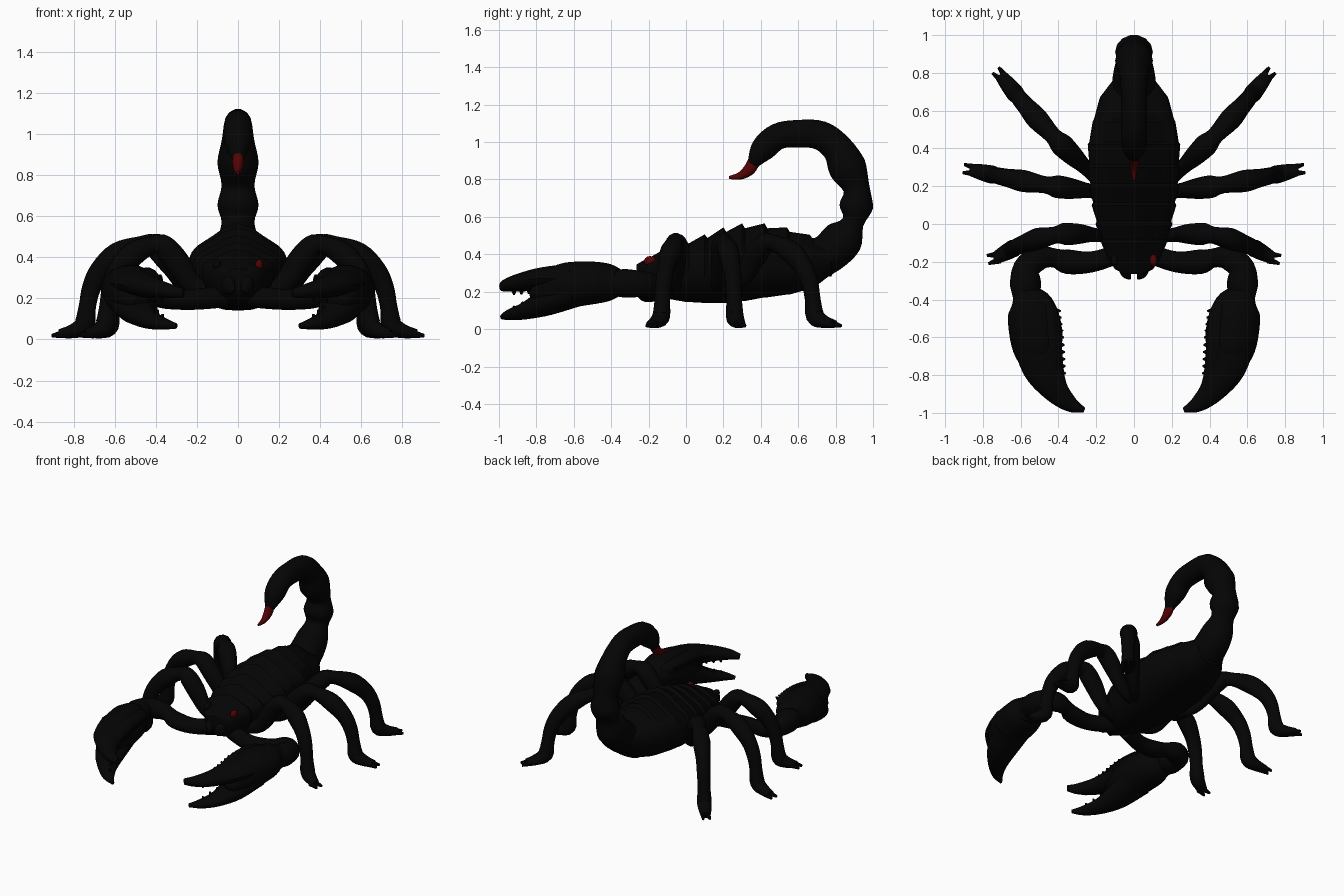
import bpy, bmesh, math
from mathutils import Vector, Matrix

if "Cube" in bpy.data.objects:
    bpy.data.objects.remove(bpy.data.objects["Cube"])


def material(name, color):
    m = bpy.data.materials.new(name)
    m.use_nodes = True
    m.diffuse_color = color
    m.node_tree.nodes["Principled BSDF"].inputs["Base Color"].default_value = color
    return m


BLACK = material("shell black", (0.0013, 0.0013, 0.0013, 1))
RED = material("dark red", (0.085, 0.001, 0.001, 1))
X, Z = Vector((1, 0, 0)), Vector((0, 0, 1))


def finish(bm, name, mat, mirror=1, angle=40):
    for v in bm.verts:
        v.co.x *= mirror
    bmesh.ops.recalc_face_normals(bm, faces=bm.faces)
    me = bpy.data.meshes.new(name)
    bm.to_mesh(me)
    bm.free()
    me.materials.append(mat)
    ob = bpy.data.objects.new(name, me)
    bpy.context.collection.objects.link(ob)
    bpy.ops.object.select_all(action="DESELECT")
    ob.select_set(True)
    bpy.context.view_layer.objects.active = ob
    bpy.ops.object.shade_smooth_by_angle(angle=math.radians(angle))


def skin(bm, rings):
    """Bridge rings of points and cap both ends."""
    loops = [[bm.verts.new(p) for p in r] for r in rings]
    n = len(loops[0])
    for a, b in zip(loops, loops[1:]):
        for i in range(n):
            j = (i + 1) % n
            bm.faces.new((a[i], a[j], b[j], b[i]))
    bm.faces.new(loops[0])
    bm.faces.new(loops[-1])


def spline(pts, steps=4):
    """Smooth path through (x, y, z, half width, half height) stations."""
    p = [Vector(q) for q in pts]
    p = [p[0] * 2 - p[1]] + p + [p[-1] * 2 - p[-2]]
    out = []
    for a, b, c, d in zip(p, p[1:], p[2:], p[3:]):
        for k in range(steps):
            t = k / steps
            out.append((b * 2 + (c - a) * t + (a * 2 - b * 5 + c * 4 - d) * t * t
                        + (b * 3 - a - c * 3 + d) * t ** 3) / 2)
    return out + [p[-2]]


def tube(bm, pts, side=None, sides=14):
    path = spline(pts)
    pos = [Vector(q[:3]) for q in path]
    rings = []
    for i, q in enumerate(path):
        tan = (pos[min(i + 1, len(pos) - 1)] - pos[max(i - 1, 0)]).normalized()
        u = side or tan.cross(Z).normalized()
        v = u.cross(tan).normalized()
        w, h = max(q[3], 0.003), max(q[4], 0.003)
        rings.append([pos[i] + u * w * math.cos(a) + v * h * math.sin(a)
                      for a in (math.tau * k / sides for k in range(sides))])
    skin(bm, rings)


def limb(name, pts, mirror=1, side=None, mat=BLACK):
    bm = bmesh.new()
    tube(bm, pts, side)
    finish(bm, name, mat, mirror)


# Body: overlapping back plates with square shoulders and a narrow crest
def body_ring(y, w, bottom, top, lift):
    mid, ring = 0.33 + max(0, y - 0.55) * 0.2, []
    for k in range(28):
        a = math.tau * k / 28
        c, s = math.cos(a), math.sin(a)
        c = math.copysign(abs(c) ** 0.85, c)
        if s > 0:
            z = (0.74 * s ** 0.7 + 0.26 * s ** 14) * (top - mid) * lift
        else:
            z = s * (mid - bottom)
        ring.append(Vector((w * c * (1 + (lift - 1) * 0.3), y, mid + z)))
    return ring


stations = [(-0.1, .17, .16, .43), (0, .2, .145, .465), (.1, .22, .14, .495),
            (.2, .235, .14, .53), (.3, .24, .15, .55), (.42, .24, .17, .55),
            (.54, .215, .185, .53), (.66, .18, .215, .495), (.76, .11, .28, .47)]
rings = [body_ring(-.265, .05, .24, .345, 1), body_ring(-.24, .1, .2, .36, 1),
         body_ring(-.19, .135, .18, .385, 1)]
for y, w, b, t in stations:
    rings += [body_ring(y, w, b, t, 1.07), body_ring(y + .015, w, b, t, .95)]
rings.append(body_ring(.8, .06, .32, .44, 1))
bm = bmesh.new()
skin(bm, rings)
finish(bm, "body", BLACK)

# Tail with swollen segments, bulb and stinger
limb("tail", [(0, .66, .36, .12, .11), (0, .76, .405, .115, .11), (0, .845, .49, .1, .11),
              (0, .893, .572, .08, .06), (0, .91, .655, .1, .092), (0, .912, .75, .08, .072),
              (0, .865, .86, .1, .103), (0, .81, .965, .08, .085), (0, .72, 1.035, .07, .08),
              (0, .6, 1.045, .068, .075), (0, .49, 1.03, .07, .072),
              (0, .41, .96, .065, .068), (0, .355, .88, .03, .03)], side=X)
limb("stinger", [(0, .36, .888, .029, .035), (0, .335, .85, .027, .032),
                 (0, .29, .82, .018, .021), (0, .23, .81, .007, .008)], side=X, mat=RED)

# Leg profile: distance along the leg, height, half width, half thickness
leg_profile = [(0, .22, .04, .042), (.16, .26, .038, .048), (.28, .375, .054, .062),
               (.38, .455, .06, .056), (.46, .46, .045, .044), (.6, .415, .058, .06),
               (.71, .335, .048, .053), (.765, .25, .045, .046), (.79, .16, .042, .042),
               (.81, .07, .048, .05), (.88, .04, .043, .035), (.96, .028, .032, .022)]


def leg(name, base, tip, bow, mirror):
    base, tip = Vector((*base, 0)), Vector((*tip, 0))
    d = (tip - base).normalized()
    n = Z.cross(d)
    pts = []
    for t, z, w, h in leg_profile:
        p = base.lerp(tip, t) + n * bow * math.sin(math.pi * t)
        pts.append((p.x, p.y, z, w, h))
    bm = bmesh.new()
    tube(bm, pts, n)
    end = Vector(pts[-1][:3])
    for s in (-1, 1):
        a, b = end - d * .03 + n * s * .014, end + d * .035 + n * s * .022
        tube(bm, [(*a, .02, .022), (b.x, b.y, .018, .008, .009)], n, 8)
    finish(bm, name, BLACK, mirror)


# Small cones along a line, used as pincer teeth
def teeth(name, start, end, count, direction, mirror):
    bm = bmesh.new()
    turn = Z.rotation_difference(Vector(direction)).to_matrix().to_4x4()
    for i in range(count):
        p = Vector(start).lerp(Vector(end), i / (count - 1))
        bmesh.ops.create_cone(bm, segments=7, cap_ends=True, radius1=.02, radius2=.005,
                              depth=.035, matrix=Matrix.Translation(p) @ turn)
    finish(bm, name, BLACK, mirror)


for word, s in (("left", 1), ("right", -1)):
    leg(word + "_front_leg", (.1, -.07), (.765, -.195), .07, s)
    leg(word + "_middle_leg", (.1, .16), (.9, .295), -.015, s)
    leg(word + "_rear_leg", (.15, .2), (.73, .815), -.02, s)

    # Pincer arm, palm and two fingers
    limb(word + "_arm", [(.06, -.15, .21, .05, .055), (.22, -.2, .195, .055, .052),
                         (.35, -.2, .2, .065, .052), (.42, -.18, .215, .05, .048),
                         (.5, -.18, .23, .065, .065), (.57, -.235, .24, .07, .07),
                         (.575, -.33, .245, .082, .078), (.59, -.41, .25, .05, .06)], s)
    limb(word + "_palm", [(.585, -.36, .25, .06, .075), (.55, -.43, .25, .12, .105),
                          (.525, -.54, .245, .14, .12), (.51, -.66, .23, .13, .12),
                          (.49, -.77, .195, .085, .075), (.47, -.82, .18, .04, .03)], s)
    limb(word + "_palm_ridge", [(.48, -.4, .28, .03, .04), (.45, -.47, .29, .05, .055),
                                (.44, -.58, .295, .055, .055), (.435, -.7, .285, .055, .05),
                                (.43, -.82, .265, .04, .04)], s)
    limb(word + "_upper_finger", [(.52, -.6, .27, .13, .085), (.48, -.76, .27, .11, .062),
                                  (.415, -.88, .25, .07, .05), (.335, -.955, .235, .042, .036),
                                  (.265, -.985, .225, .014, .022)], s)
    limb(word + "_lower_finger", [(.525, -.6, .2, .125, .085), (.485, -.75, .14, .1, .07),
                                  (.43, -.86, .097, .065, .046), (.365, -.94, .077, .038, .03),
                                  (.3, -.985, .065, .01, .013)], s)
    teeth(word + "_palm_teeth", (.405, -.46, .305), (.388, -.6, .305), 5, (-1, 0, .4), s)
    teeth(word + "_finger_teeth", (.385, -.64, .3), (.378, -.79, .27), 5, (-1, 0, .4), s)
    teeth(word + "_lower_teeth", (.42, -.83, .15), (.37, -.92, .107), 3, (-.3, 0, 1), s)
    teeth(word + "_upper_teeth", (.43, -.84, .205), (.37, -.92, .2), 3, (-.3, 0, -1), s)

    # Mouth parts and eyes
    limb(word + "_mouthpart", [(.045, -.18, .27, .04, .06), (.045, -.25, .26, .032, .05),
                               (.025, -.285, .23, .01, .015)], s)
    bm = bmesh.new()
    bmesh.ops.create_icosphere(bm, subdivisions=2, radius=1, matrix=Matrix.Translation(
        (.103, -.192, .363)) @ Matrix.Diagonal((.02, .034, .028, 1)))
    finish(bm, word + "_eye", RED if s == 1 else BLACK, s)
